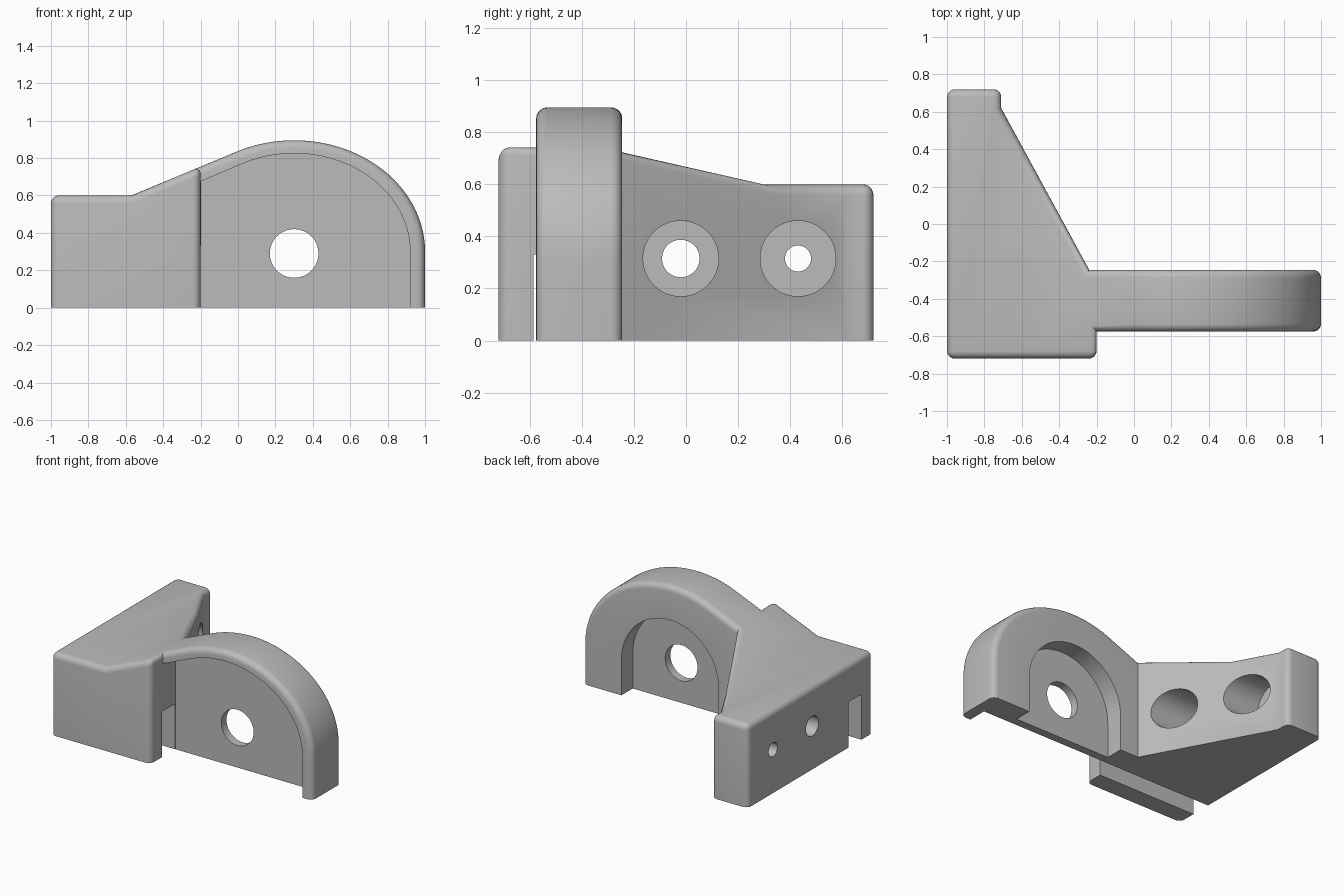
import bpy, bmesh, math

cube = bpy.data.objects.get("Cube")
if cube:
    bpy.data.objects.remove(cube, do_unlink=True)


def prism(name, points, low, high, axis):
    """Extrude a 2D outline along an axis: z outlines are (x, y), y are (x, z), x are (y, z)."""
    place = {"z": lambda a, b, c: (a, b, c),
             "y": lambda a, b, c: (a, c, b),
             "x": lambda a, b, c: (c, a, b)}[axis]
    bm = bmesh.new()
    rings = [[bm.verts.new(place(a, b, c)) for a, b in points] for c in (low, high)]
    for ring in rings:
        bm.faces.new(ring)
    for i in range(len(points)):
        j = (i + 1) % len(points)
        bm.faces.new((rings[0][i], rings[0][j], rings[1][j], rings[1][i]))
    bmesh.ops.recalc_face_normals(bm, faces=bm.faces)
    mesh = bpy.data.meshes.new(name)
    bm.to_mesh(mesh)
    bm.free()
    obj = bpy.data.objects.new(name, mesh)
    bpy.context.collection.objects.link(obj)
    return obj


def arc(cx, cy, rx, ry, start, end, steps):
    """Points on an ellipse between two angles in degrees."""
    angles = [math.radians(start + (end - start) * i / steps) for i in range(steps + 1)]
    return [(cx + rx * math.cos(t), cy + ry * math.sin(t)) for t in angles]


def circle(cx, cy, r):
    return arc(cx, cy, r, r, 0, 360, 48)[:-1]


def combine(target, tool, operation="DIFFERENCE"):
    """Apply a boolean and throw the tool away."""
    mod = target.modifiers.new("cut", "BOOLEAN")
    mod.operation, mod.solver, mod.object = operation, "EXACT", tool
    bpy.context.view_layer.update()
    graph = bpy.context.evaluated_depsgraph_get()
    mesh = bpy.data.meshes.new_from_object(target.evaluated_get(graph))
    target.modifiers.clear()
    target.data = mesh
    bpy.data.objects.remove(tool, do_unlink=True)


# Solid body: plan outline limited by the side profile
plan = [(-1.2, -0.72), (-0.2, -0.72), (-0.2, -0.575), (1.2, -0.575), (1.2, -0.245),
        (-0.24, -0.245), (-0.71, 0.62), (-0.71, 0.72), (-1.2, 0.72)]
profile = [(-1, 0), (1, 0)] + arc(0.3, 0.3, 0.7, 0.595, 0, 115.4, 36) + [(-0.57, 0.6), (-1, 0.6)]
body = prism("bracket_body", plan, -0.5, 1.5, "z")
combine(body, prism("profile_tool", profile, -1, 1, "y"), "INTERSECT")

# Rounded outer edges, with the underside left crisp
bm = bmesh.new()
bm.from_mesh(body.data)
bmesh.ops.remove_doubles(bm, verts=bm.verts, dist=0.0005)
bmesh.ops.dissolve_limit(bm, angle_limit=0.005, verts=bm.verts, edges=bm.edges)
edges = [e for e in bm.edges
         if len(e.link_faces) == 2 and e.is_convex
         and e.calc_face_angle() > math.radians(35)
         and max(v.co.z for v in e.verts) > 0.01]
bmesh.ops.bevel(bm, geom=edges, offset=0.042, offset_type="OFFSET", segments=5,
                profile=0.5, affect="EDGES", clamp_overlap=False)
bm.to_mesh(body.data)
bm.free()

# Front recess and the slot that carries it through behind the front lip
recess = [(-0.199, -0.2), (0.92, -0.2)] + arc(0.3, 0.3, 0.62, 0.525, 0, 118.9, 36) + [(-0.199, 0.675)]
combine(body, prism("recess_tool", recess, -0.9, -0.435, "y"))
slot = [(-0.585, -0.2), (-0.436, -0.2), (-0.436, 0.33), (-0.585, 0.33)]
combine(body, prism("slot_tool", slot, -1.2, -0.15, "x"))

# Arched pocket in the back of the lug, and the pivot hole
pocket = [(-0.09, -0.2), (0.69, -0.2)] + arc(0.3, 0.26, 0.39, 0.39, 0, 180, 36)
combine(body, prism("pocket_tool", pocket, -0.375, 0.1, "y"))
combine(body, prism("pivot_tool", circle(0.3, 0.29, 0.13), -0.9, 0.1, "y"))

# Counterbored screw holes through the mounting wall
for y, radius in ((-0.02, 0.072), (0.43, 0.05)):
    combine(body, prism("counterbore_tool", circle(y, 0.315, 0.145), -0.82, 0.1, "x"))
    combine(body, prism("screw_tool", circle(y, 0.315, radius), -1.2, 0.1, "x"))

# Material and shading
grey = bpy.data.materials.new("plain_grey")
grey.use_nodes = True
grey.diffuse_color = (0.5, 0.5, 0.5, 1)
grey.node_tree.nodes["Principled BSDF"].inputs["Base Color"].default_value = (0.5, 0.5, 0.5, 1)
body.data.materials.clear()
body.data.materials.append(grey)
for face in body.data.polygons:
    face.material_index = 0
bpy.ops.object.select_all(action="DESELECT")
body.select_set(True)
bpy.context.view_layer.objects.active = body
bpy.ops.object.shade_smooth_by_angle(angle=math.radians(30))
